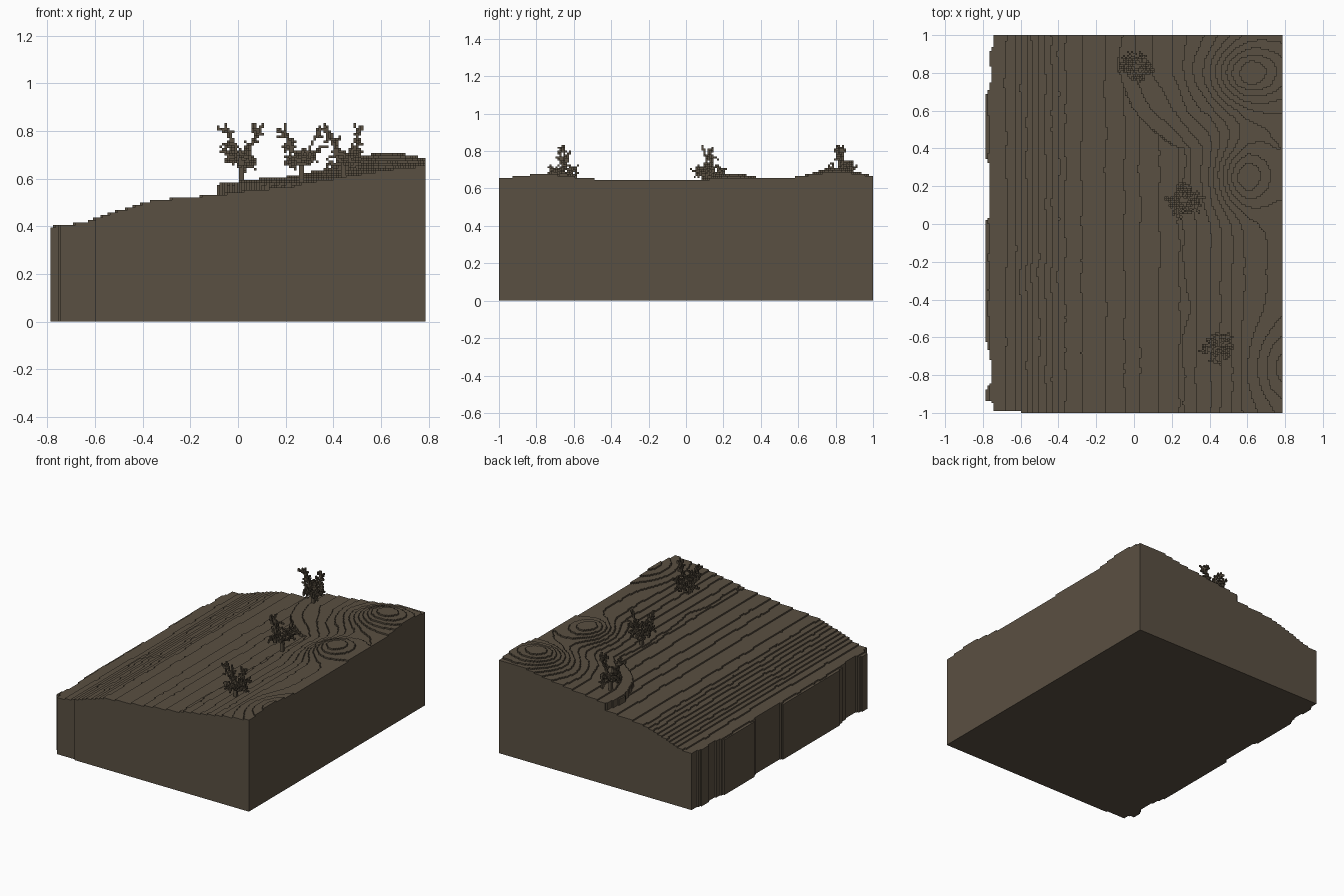
import bpy, math, random
from mathutils import Vector, noise

if "Cube" in bpy.data.objects:
    bpy.data.objects.remove(bpy.data.objects["Cube"])

S = 2 / 192                      # voxel size
NX, NY = 151, 192
X0, Y0 = -NX * S / 2, -1.0

earth = bpy.data.materials.new("earth brown")
earth.diffuse_color = (0.102, 0.080, 0.054, 1)
earth.use_nodes = True
earth.node_tree.nodes["Principled BSDF"].inputs["Base Color"].default_value = earth.diffuse_color


def lerp(pts, t):
    """Piecewise linear lookup in a list of (position, value)."""
    if t <= pts[0][0]:
        return pts[0][1]
    for (a, u), (b, v) in zip(pts, pts[1:]):
        if t <= b:
            return u + (v - u) * (t - a) / (b - a)
    return pts[-1][1]


def bump(x, y, cx, cy, sx, sy):
    return math.exp(-((x - cx) / sx) ** 2 - ((y - cy) / sy) ** 2)


# Slope from low left to high right, left edge outline and cliff line
SLOPE = [(-.78, .40), (-.65, .415), (-.58, .44), (-.35, .51), (-.1, .53), (.05, .55),
         (.22, .565), (.4, .592), (.6, .63), (.78, .643)]
LEFT = [(-1, -.74), (-.95, -.745), (-.93, -.786), (-.88, -.786), (-.83, -.752), (-.75, -.755),
        (-.65, -.775), (-.6, -.787), (.01, -.787), (.04, -.767), (.3, -.762), (.35, -.785),
        (.68, -.785), (.72, -.768), (.8, -.75), (.86, -.77), (.9, -.77), (.95, -.745)]
CLIFF = [(-1, .26), (-.8, .27), (-.65, .24), (-.45, .30), (-.2, .26), (0, .23), (.3, .27),
         (.4, .27), (.42, .2), (.5, .09), (.6, 0), (.7, -.05), (.85, -.09), (1, -.06)]


def height(x, y):
    wob = noise.noise(Vector((x * 5, y * 5, 2.0))) + .5 * noise.noise(Vector((x * 14, y * 14, 7.0)))
    z = lerp(SLOPE, x + .012 * wob)
    if x > lerp(CLIFF, y) + .008 * noise.noise(Vector((x * 30, y * 30, 1))):
        z += lerp([(-1, .008), (0, .008), (.4, .012), (.6, .035), (.8, .045), (1, .045)], y) \
            * lerp([(.3, 1), (.6, .4)], x)
    else:
        z = min(z, .578)
    z += .062 * bump(x, y, .6, .8, .2, .17)
    z += .048 * bump(x, y, .58, .25, .15, .16)
    z += .03 * bump(x, y, .8, -.76, .17, .2)
    return z


class Voxels:
    """Collects unit faces on the voxel grid with shared corners."""
    def __init__(self):
        self.index, self.faces = {}, []

    def face(self, *corners):
        self.faces.append([self.index.setdefault(c, len(self.index)) for c in corners])

    def side(self, i, j, k, d):
        a, b = {(1, 0): ((i + 1, j), (i + 1, j + 1)), (-1, 0): ((i, j + 1), (i, j)),
                (0, 1): ((i + 1, j + 1), (i, j + 1)), (0, -1): ((i, j), (i + 1, j))}[d]
        self.face((*a, k), (*b, k), (*b, k + 1), (*a, k + 1))

    def cap(self, i, j, k, up):
        q = [(i, j, k), (i + 1, j, k), (i + 1, j + 1, k), (i, j + 1, k)]
        self.face(*(q if up else q[::-1]))

    def build(self, name):
        me = bpy.data.meshes.new(name)
        me.from_pydata([(X0 + i * S, Y0 + j * S, k * S) for i, j, k in self.index], [], self.faces)
        me.materials.append(earth)
        bpy.context.collection.objects.link(bpy.data.objects.new(name, me))


SIDES = [(1, 0), (-1, 0), (0, 1), (0, -1)]

# Terraced hillside block
H = {}
for j in range(NY):
    y = Y0 + (j + .5) * S
    left = lerp(LEFT, y)
    for i in range(NX):
        x = X0 + (i + .5) * S
        if x > left and not (j == 0 and x < -.6):
            H[i, j] = round(height(x, y) / S)
ground = Voxels()
for (i, j), h in H.items():
    ground.cap(i, j, h, True)
    ground.cap(i, j, 0, False)
    for d in SIDES:
        for k in range(H.get((i + d[0], j + d[1]), 0), h):
            ground.side(i, j, k, d)
ground.build("hillside")


# Spiky trees: trunk, arching branches and tufts of twigs
def tree(name, x, y, top, seed):
    rng = random.Random(seed)
    ci, cj = round((x - X0) / S), round((y - Y0) / S)
    base, kt = H[ci, cj], round(top / S)
    cells = set()
    fork = kt - 15
    for k in range(base, fork + 4):
        for a in (-1, 0):
            for b in (-1, 0):
                cells.add((ci + a, cj + b, k))

    def branch(p, q):
        n = int(max(abs(a - b) for a, b in zip(p, q)) * 1.5) + 1
        for t in range(n + 1):
            cells.add(tuple(math.floor(a + (b - a) * t / n) for a, b in zip(p, q)))

    root = (ci, cj, fork)
    for n in range(14):
        ang = n * 2 * math.pi / 14 + rng.uniform(-.2, .2)
        r = rng.uniform(5.5, 8)
        # limbs along x rise high, the others stay low
        rise = rng.uniform(7, 14) if abs(math.cos(ang)) > .75 and n % 2 == 0 else rng.uniform(-1, 6)
        tip = (ci + r * math.cos(ang), cj + r * math.sin(ang), fork + rise)
        branch(root, tip)
        for _ in range(5):
            t = rng.uniform(.5, 1)
            mid = [a + (b - a) * t for a, b in zip(root, tip)]
            branch(mid, [c + rng.uniform(-3, 3) for c in mid])
    for side in (-1, 1):
        tip = (ci + side * 7, cj, kt - 1)
        branch(root, tip)
        for _ in range(5):
            branch((ci + side * 6, cj, kt - 3), [c + rng.uniform(-3, 2) for c in tip])
    for _ in range(14):
        branch(root, (ci + rng.uniform(-5, 5), cj + rng.uniform(-5, 5), fork + rng.uniform(0, 5)))

    v = Voxels()
    for i, j, k in cells:
        for up in (True, False):
            if (i, j, k + (1 if up else -1)) not in cells:
                v.cap(i, j, k + up, up)
        for d in SIDES:
            if (i + d[0], j + d[1], k) not in cells:
                v.side(i, j, k, d)
    v.build(name)


tree("tree_back", .02, .83, .825, 1)
tree("tree_middle", .27, .12, .815, 2)
tree("tree_front", .44, -.66, .82, 3)
